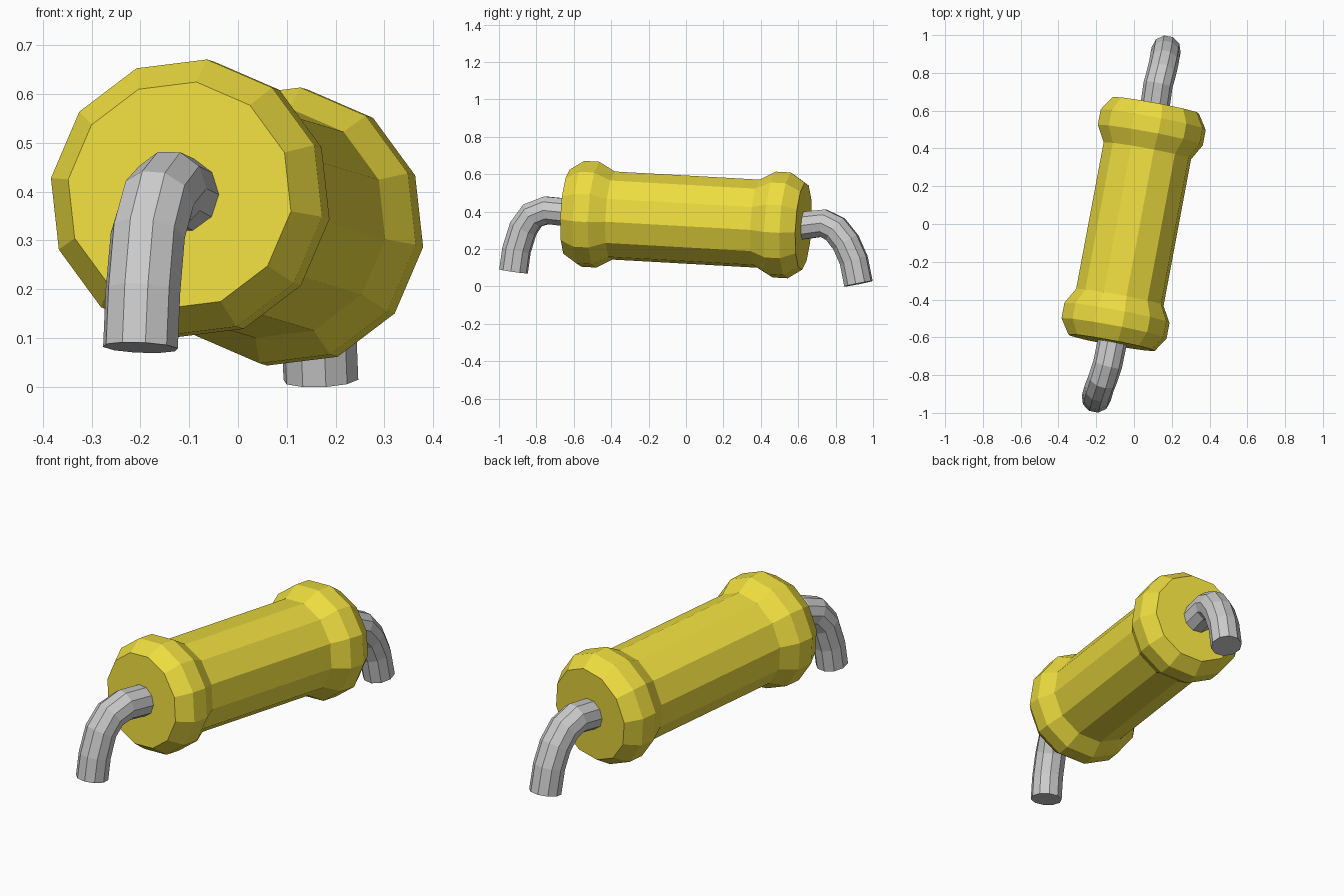
import bpy, bmesh
from math import cos, sin, radians, tau
from mathutils import Vector

if "Cube" in bpy.data.objects:
    bpy.data.objects.remove(bpy.data.objects["Cube"])

AXIS = Vector((0.184, 0.981, -0.055)).normalized()
SIDE = AXIS.cross(Vector((0, 0, 1))).normalized()
CENTRE = Vector((-0.002, 0.0, 0.357))


def sweep(name, path, radii, sides, phase=0.0):
    """Flat-shaded closed tube: one ring per path point, capped ends."""
    bm = bmesh.new()
    rings = []
    last = len(path) - 1
    for i, (p, r) in enumerate(zip(path, radii)):
        a, b = path[max(i - 1, 0)], path[min(i + 1, last)]
        before = (p - a).normalized() if i else Vector()
        after = (b - p).normalized() if i < last else Vector()
        t = (before + after).normalized()
        u = (SIDE - t * SIDE.dot(t)).normalized()
        v = u.cross(t)
        rings.append([bm.verts.new(p + r * (u * cos(phase + tau * k / sides)
                                            + v * sin(phase + tau * k / sides)))
                      for k in range(sides)])
    for lo, hi in zip(rings, rings[1:]):
        for k in range(sides):
            n = (k + 1) % sides
            bm.faces.new((lo[k], lo[n], hi[n], hi[k]))
    bm.faces.new(rings[0])
    bm.faces.new(rings[-1])
    bmesh.ops.recalc_face_normals(bm, faces=bm.faces)
    mesh = bpy.data.meshes.new(name)
    bm.to_mesh(mesh)
    bm.free()
    obj = bpy.data.objects.new(name, mesh)
    bpy.context.collection.objects.link(obj)
    return obj


# Yellow canister with a collar at each end (distance along axis, radius)
half = [(-0.64, 0.235), (-0.563, 0.286), (-0.48, 0.286), (-0.395, 0.238)]
profile = half + [(-s, r) for s, r in reversed(half)]
body = sweep("canister", [CENTRE + AXIS * s for s, r in profile],
             [r for s, r in profile], 12, radians(-8))
yellow = bpy.data.materials.new("yellow")
yellow.diffuse_color = (0.85, 0.72, 0.05, 1)
yellow.use_nodes = True
yellow.node_tree.nodes["Principled BSDF"].inputs["Base Color"].default_value = yellow.diffuse_color
body.data.materials.append(yellow)

# Bent grey pipes leaving each end cap
front = [(-0.110, -0.600, 0.391), (-0.140, -0.745, 0.407), (-0.165, -0.820, 0.380),
         (-0.185, -0.870, 0.310), (-0.195, -0.906, 0.195), (-0.200, -0.922, 0.080)]
back = [(0.108, 0.600, 0.322), (0.127, 0.735, 0.338), (0.145, 0.800, 0.305),
        (0.158, 0.855, 0.235), (0.165, 0.897, 0.140), (0.170, 0.922, 0.014)]
for name, pts in (("front_pipe", front), ("back_pipe", back)):
    sweep(name, [Vector(p) for p in pts], [0.078] * len(pts), 10)
